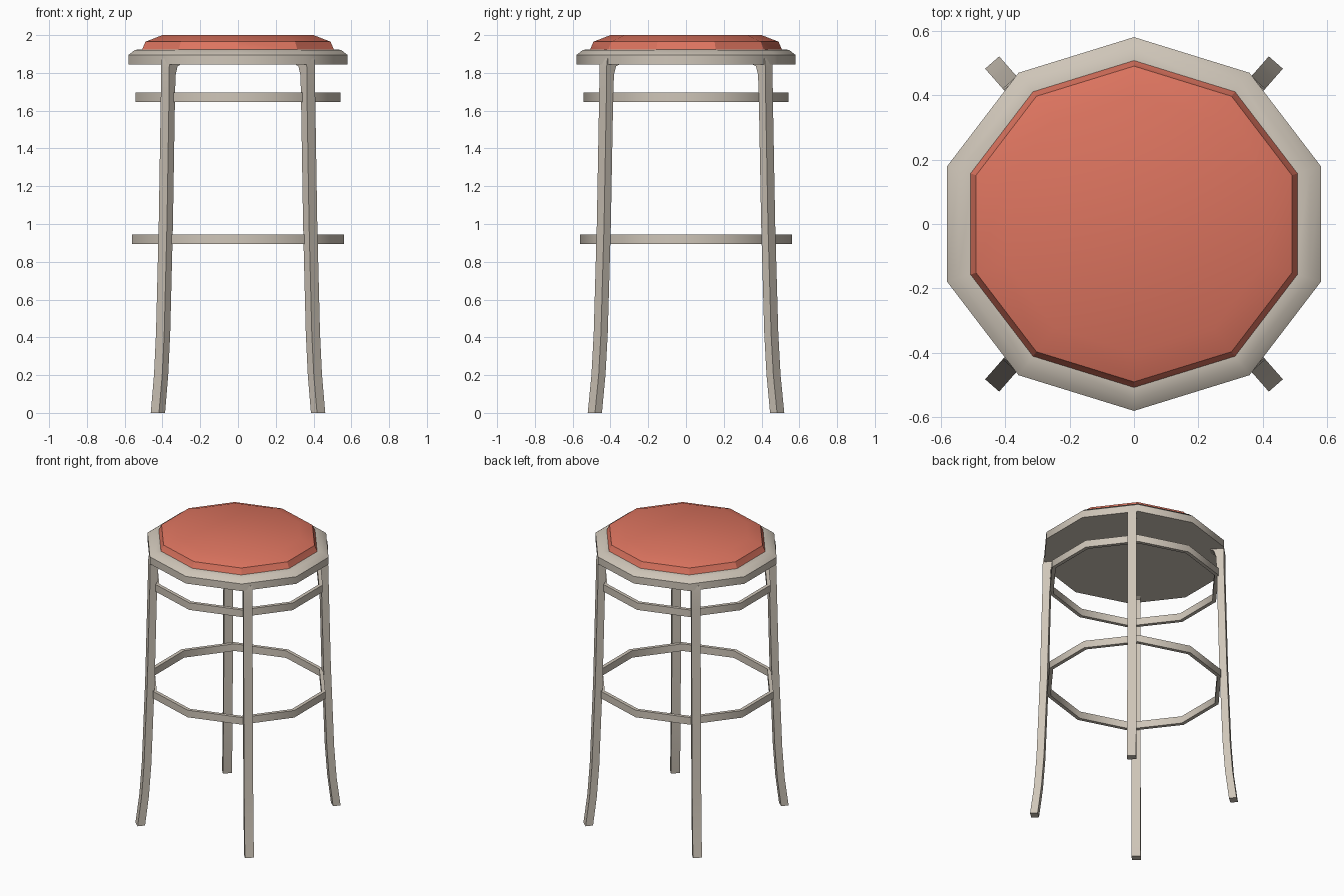
import bpy
import bmesh
from math import sin, cos, pi, radians

old = bpy.data.objects.get("Cube")
if old:
    bpy.data.objects.remove(old, do_unlink=True)

SIDES = 10
STRETCH = 1.0 / cos(pi / SIDES)   # makes width across flats match depth across corners


def make_material(name, rgb):
    mat = bpy.data.materials.new(name)
    mat.use_nodes = True
    mat.diffuse_color = (*rgb, 1)
    bsdf = mat.node_tree.nodes["Principled BSDF"]
    bsdf.inputs["Base Color"].default_value = (*rgb, 1)
    bsdf.inputs["Roughness"].default_value = 0.7
    return mat


frame_mat = make_material("warm grey frame", (0.62, 0.56, 0.48))
cushion_mat = make_material("coral cushion", (0.72, 0.175, 0.115))


def finish(name, bm, mat, smooth=None):
    bmesh.ops.recalc_face_normals(bm, faces=bm.faces)
    mesh = bpy.data.meshes.new(name)
    bm.to_mesh(mesh)
    bm.free()
    mesh.materials.append(mat)
    obj = bpy.data.objects.new(name, mesh)
    bpy.context.collection.objects.link(obj)
    if smooth:
        bpy.ops.object.select_all(action='DESELECT')
        obj.select_set(True)
        bpy.context.view_layer.objects.active = obj
        bpy.ops.object.shade_smooth_by_angle(angle=radians(smooth))
    return obj


def lathe(name, profile, mat, closed=False, smooth=None):
    """Ten-sided turning of (radius, height) points; a closed profile is a hollow ring."""
    bm = bmesh.new()
    rings = []
    for r, z in profile:
        rings.append([bm.verts.new((r * STRETCH * sin(a), r * cos(a), z))
                      for a in (2 * pi * i / SIDES for i in range(SIDES))])
    pairs = list(zip(rings, rings[1:]))
    if closed:
        pairs.append((rings[-1], rings[0]))
    else:
        bm.faces.new(rings[0])
        bm.faces.new(rings[-1])
    for low, high in pairs:
        for i in range(SIDES):
            j = (i + 1) % SIDES
            bm.faces.new((low[i], low[j], high[j], high[i]))
    return finish(name, bm, mat, smooth)


# Seat rim and cushion
lathe("seat_frame", [(0.56, 1.845), (0.58, 1.845), (0.58, 1.895),
                     (0.545, 1.922), (0.50, 1.925)], frame_mat, smooth=40)
lathe("seat_cushion", [(0.51, 1.92), (0.507, 1.925), (0.49, 1.965),
                       (0.40, 2.0)], cushion_mat, smooth=30)

# Hollow bracing rings
for name, r, z in (("upper_ring", 0.543, 1.645), ("foot_ring", 0.56, 0.895)):
    lathe(name, [(r, z), (r, z + 0.05), (r - 0.025, z + 0.05), (r - 0.025, z)],
          frame_mat, closed=True, smooth=40)

# Bent legs: (inner radius, outer radius, inner height, outer height)
LEG = [(0.618, 0.667, 0, 0), (0.593, 0.641, 0.2, 0.2), (0.577, 0.625, 0.42, 0.42),
       (0.555, 0.603, 1.0, 1.0), (0.538, 0.586, 1.70, 1.70),
       (0.533, 0.585, 1.79, 1.83), (0.518, 0.579, 1.835, 1.875),
       (0.48, 0.54, 1.85, 1.89)]
HALF_WIDTH = 0.029
LEG_ANGLE = radians(48.7)


def make_leg(name, sx, sy):
    bm = bmesh.new()
    c, s = cos(LEG_ANGLE), sin(LEG_ANGLE)

    def point(r, t, z):
        return bm.verts.new((sx * (r * c - t * s), sy * (r * s + t * c), z))

    loops = []
    for r_in, r_out, z_in, z_out in LEG:
        loops.append([point(r_in, -HALF_WIDTH, z_in), point(r_out, -HALF_WIDTH, z_out),
                      point(r_out, HALF_WIDTH, z_out), point(r_in, HALF_WIDTH, z_in)])
    bm.faces.new(loops[0])
    bm.faces.new(loops[-1])
    for low, high in zip(loops, loops[1:]):
        for i in range(4):
            j = (i + 1) % 4
            bm.faces.new((low[i], low[j], high[j], high[i]))
    finish(name, bm, frame_mat, smooth=30)


for side, sx in (("left", 1), ("right", -1)):
    for end, sy in (("front", -1), ("back", 1)):
        make_leg(f"{end}_{side}_leg", sx, sy)
